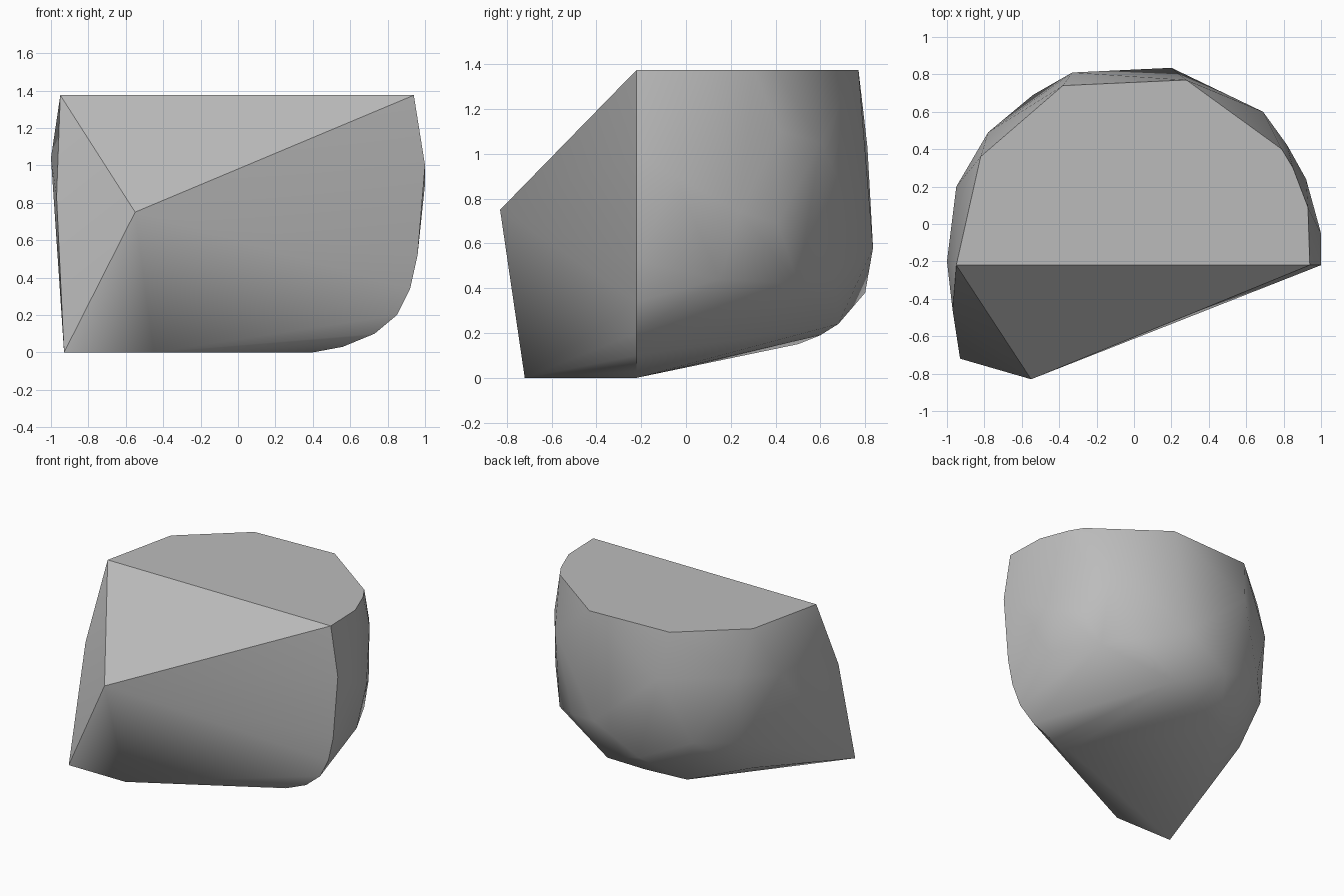
import bpy
import bmesh
import math

# Remove the default cube only
default_cube = bpy.data.objects.get("Cube")
if default_cube is not None:
    bpy.data.objects.remove(default_cube, do_unlink=True)


def make_material(name, color):
    """One flat colour, visible in the viewport and in a render."""
    material = bpy.data.materials.new(name)
    material.use_nodes = True
    material.diffuse_color = color
    shader = next(node for node in material.node_tree.nodes
                  if node.type == 'BSDF_PRINCIPLED')
    shader.inputs["Base Color"].default_value = color
    shader.inputs["Roughness"].default_value = 0.8
    return material


def make_hull(name, points, material, sharp_angle):
    """Wrap a set of corner points in a closed convex stone."""
    mesh = bpy.data.meshes.new(name)
    bm = bmesh.new()
    for point in points:
        bm.verts.new(point)
    result = bmesh.ops.convex_hull(bm, input=bm.verts[:])
    unused = set(result["geom_interior"] + result["geom_unused"])
    loose = [item for item in unused if isinstance(item, bmesh.types.BMVert)]
    bmesh.ops.delete(bm, geom=loose, context='VERTS')
    bmesh.ops.recalc_face_normals(bm, faces=bm.faces[:])
    bm.to_mesh(mesh)
    bm.free()
    mesh.materials.append(material)

    stone = bpy.data.objects.new(name, mesh)
    bpy.context.collection.objects.link(stone)
    bpy.ops.object.select_all(action='DESELECT')
    stone.select_set(True)
    bpy.context.view_layer.objects.active = stone
    bpy.ops.object.shade_smooth_by_angle(angle=math.radians(sharp_angle))
    return stone


# Flat sawn top: outline in x and y at one height
top_height = 1.375
top_outline = [(-.95, -.22), (.94, -.22), (.93, .09), (.85, .3),
               (.79, .4), (.28, .77), (-.38, .74), (-.82, .36)]
top_corners = [(x, y, top_height) for x, y in top_outline]

# Rounded right edge of the front break: profile in x and z at one depth
edge_depth = -.22
edge_profile = [(.4, 0), (.56, .03), (.73, .1), (.85, .2),
                (.92, .34), (.96, .52), (1, 1)]
front_edge = [(x, edge_depth, z) for x, z in edge_profile]

# Jutting front point and the foot below it
front_corners = [(-.55, -.83, .75), (-.93, -.72, 0), (-.45, -.72, 0)]

# Weathered shoulder round the left, back and right
shoulder = [(-.97, -.46, .83), (-1, -.2, 1.04), (-.95, .2, 1),
            (-.78, .49, 1.04), (-.33, .81, 1.03), (.69, .6, 1.05),
            (.82, .42, 1.1), (.92, .24, .74), (1, -.05, .9)]

# Belly, tapering under the back
belly = [(-.77, .45, .52), (-.54, .69, .55), (.2, .835, .58),
         (.5, .66, .48), (.72, .5, .42), (.9, .15, .44), (.82, .41, .69)]
underside = [(-.16, .8, .38), (.19, .68, .24), (-.07, .6, .19),
             (-.36, .5, .15), (-.75, .25, .25)]

stone_grey = make_material("stone grey", (0.5, 0.5, 0.5, 1))
make_hull("boulder",
          top_corners + front_edge + front_corners
          + shoulder + belly + underside,
          stone_grey, sharp_angle=35)
